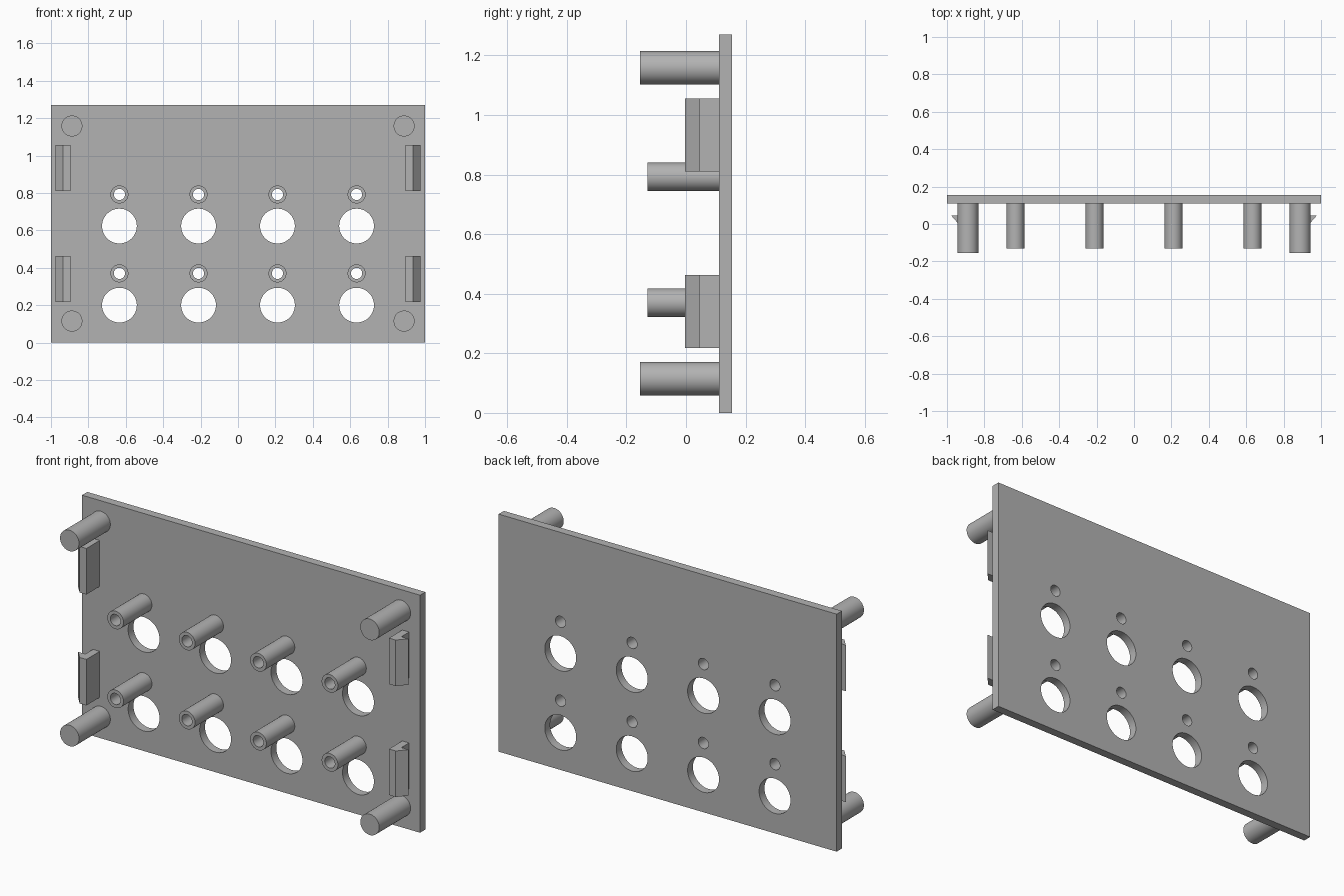
import bpy, bmesh, math
from mathutils import Matrix

if "Cube" in bpy.data.objects:
    bpy.data.objects.remove(bpy.data.objects["Cube"])

GREY = bpy.data.materials.new("plain grey")
GREY.diffuse_color = (0.45, 0.45, 0.45, 1)
GREY.use_nodes = True
GREY.node_tree.nodes["Principled BSDF"].inputs["Base Color"].default_value = GREY.diffuse_color

FRONT, BACK = 0.11, 0.155            # plate faces along y
COLS = (-0.634, -0.211, 0.211, 0.634)
STANDOFF_Z = (0.37, 0.792)
WINDOW_Z = (0.20, 0.623)
BORE, SEG = 0.03, 48


def make(name, bm):
    bmesh.ops.recalc_face_normals(bm, faces=bm.faces)
    mesh = bpy.data.meshes.new(name)
    bm.to_mesh(mesh)
    bm.free()
    ob = bpy.data.objects.new(name, mesh)
    bpy.context.collection.objects.link(ob)
    mesh.materials.append(GREY)
    return ob


def smooth(ob):
    bpy.ops.object.select_all(action='DESELECT')
    ob.select_set(True)
    bpy.context.view_layer.objects.active = ob
    bpy.ops.object.shade_smooth_by_angle(angle=math.radians(30))


def lathe(name, profile, x, z):
    """Spin (radius, y) points about an axis parallel to y."""
    bm = bmesh.new()
    vs = [bm.verts.new((r, y, 0)) for r, y in profile]
    es = [bm.edges.new(p) for p in zip(vs, vs[1:])]
    bmesh.ops.spin(bm, geom=vs + es, axis=(0, 1, 0), cent=(0, 0, 0),
                   angle=2 * math.pi, steps=SEG)
    bmesh.ops.remove_doubles(bm, verts=bm.verts, dist=1e-4)
    bmesh.ops.translate(bm, verts=bm.verts, vec=(x, 0, z))
    ob = make(name, bm)
    smooth(ob)
    return ob


# Panel, with round windows and screw holes cut through it
bm = bmesh.new()
bmesh.ops.create_cube(bm, size=1, matrix=Matrix.Translation((0, (FRONT + BACK) / 2, 0.635))
                      @ Matrix.Diagonal((2, BACK - FRONT, 1.27, 1)))
panel = make("panel", bm)

bm = bmesh.new()
for x in COLS:
    for r, rows in ((0.093, WINDOW_Z), (BORE, STANDOFF_Z)):
        for z in rows:
            bmesh.ops.create_cone(bm, cap_ends=True, segments=SEG, radius1=r, radius2=r, depth=0.3,
                                  matrix=Matrix.Translation((x, 0.13, z)) @ Matrix.Rotation(math.pi / 2, 4, 'X'))
cutter = make("hole_cutter", bm)
cutter.hide_render = True
mod = panel.modifiers.new("holes", 'BOOLEAN')
mod.object, mod.operation, mod.solver = cutter, 'DIFFERENCE', 'EXACT'
bpy.context.view_layer.objects.active = panel
bpy.ops.object.modifier_apply(modifier=mod.name)
bpy.data.objects.remove(cutter)
smooth(panel)

# Hollow standoffs
for x in COLS:
    for z in STANDOFF_Z:
        lathe("standoff", [(0.048, FRONT), (0.048, -0.13), (BORE, -0.13), (BORE, FRONT)], x, z)

# Solid corner posts
for x in (-0.888, 0.888):
    for z in (0.115, 1.158):
        lathe("corner_post", [(0.056, FRONT), (0.056, -0.155), (0, -0.155)], x, z)

# Snap clips: straight stem with an outward barb
CLIP = [(0.895, FRONT), (0.895, -0.003), (0.935, -0.003), (0.977, 0.045), (0.935, 0.045), (0.935, FRONT)]
for side in (-1, 1):
    for z in (0.217, 0.81):
        bm = bmesh.new()
        face = bm.faces.new([bm.verts.new((side * x, y, z)) for x, y in CLIP])
        ext = bmesh.ops.extrude_face_region(bm, geom=[face])
        bmesh.ops.translate(bm, vec=(0, 0, 0.246),
                            verts=[v for v in ext["geom"] if isinstance(v, bmesh.types.BMVert)])
        make("snap_clip", bm)
